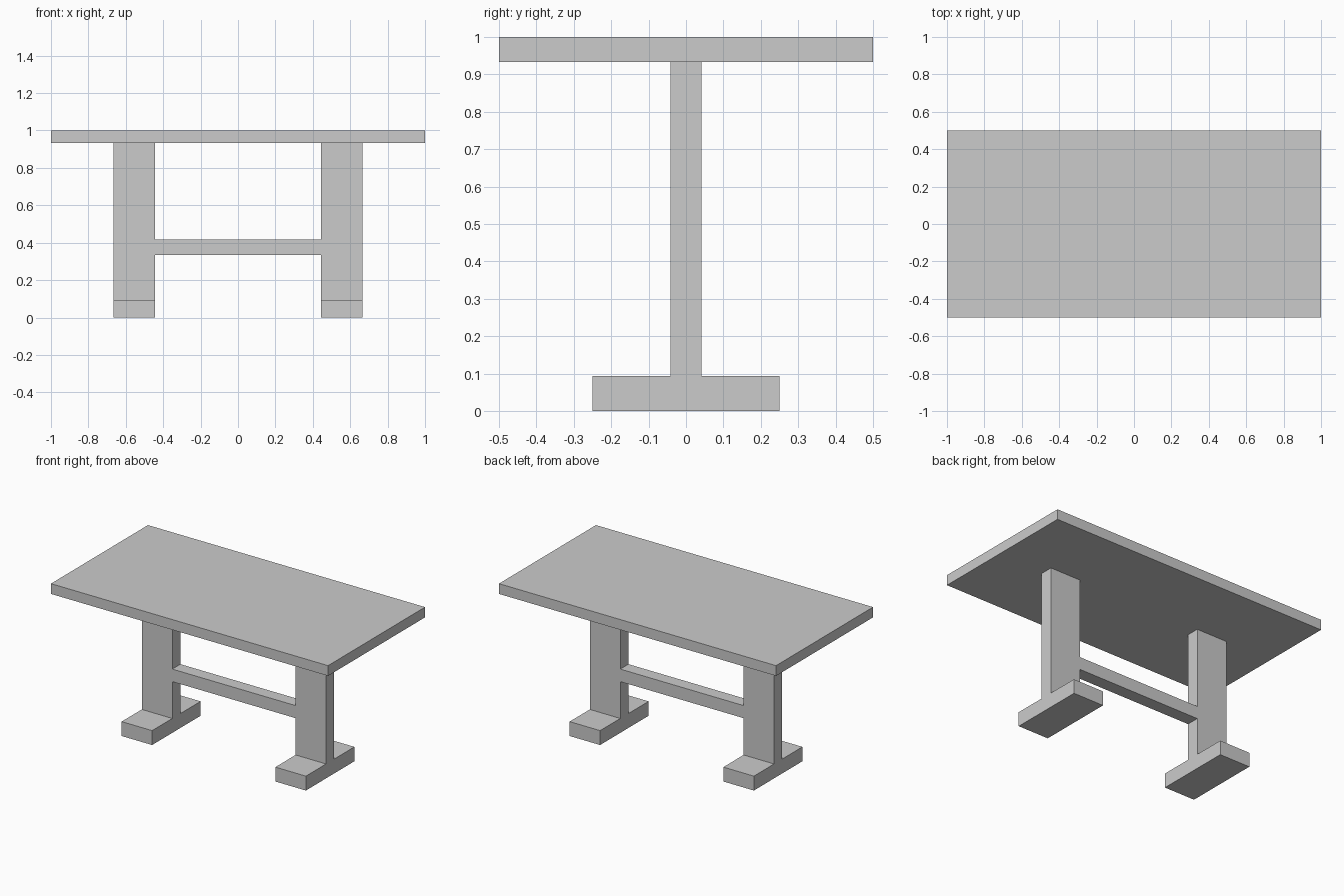
import bpy

if "Cube" in bpy.data.objects:
    bpy.data.objects.remove(bpy.data.objects["Cube"])


def box(name, x, y, z):
    """Axis-aligned box from (min, max) ranges."""
    size = [b - a for a, b in (x, y, z)]
    centre = [(a + b) / 2 for a, b in (x, y, z)]
    bpy.ops.mesh.primitive_cube_add(size=1, location=centre)
    ob = bpy.context.object
    ob.name = ob.data.name = name
    ob.scale = size
    bpy.ops.object.transform_apply(location=False, rotation=False, scale=True)
    return ob


TOP_Z = 0.933        # underside of the table top
FOOT_Z = 0.094       # top of the feet
INNER, OUTER = 0.445, 0.665
HALF_DEPTH = 0.042   # legs and stretcher share this depth

# Table top
box("table_top", (-1, 1), (-0.5, 0.5), (TOP_Z, 1))

# Pedestal leg and foot on each side
for side, s in (("left", -1), ("right", 1)):
    x = tuple(sorted((s * INNER, s * OUTER)))
    box(side + "_leg", x, (-HALF_DEPTH, HALF_DEPTH), (FOOT_Z, TOP_Z))
    box(side + "_foot", x, (-0.25, 0.25), (0, FOOT_Z))

# Stretcher between the legs
box("stretcher", (-INNER, INNER), (-HALF_DEPTH, HALF_DEPTH), (0.334, 0.416))
